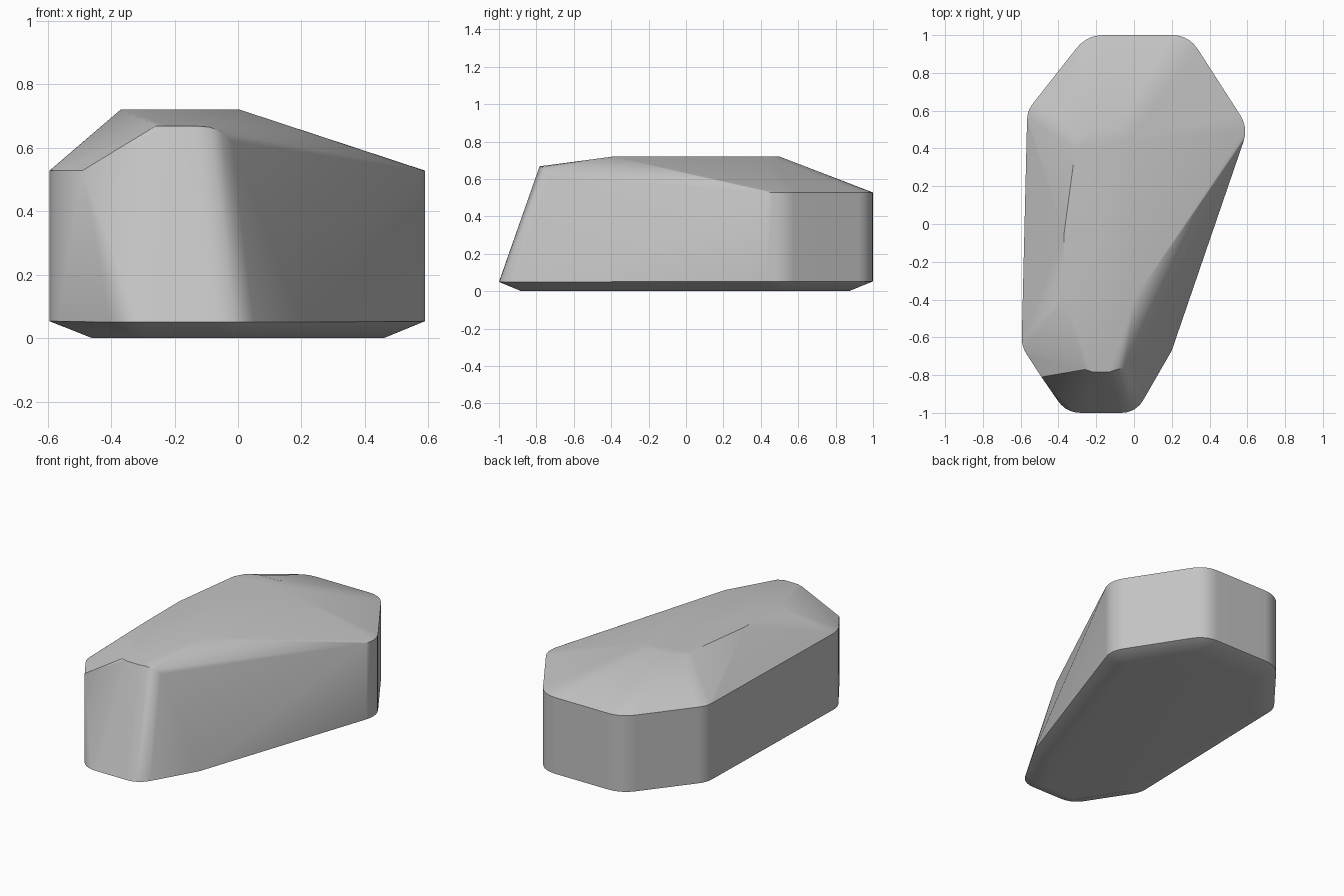
import bpy, bmesh, math
from mathutils import Vector

cube = bpy.data.objects.get("Cube")
if cube:
    bpy.data.objects.remove(cube, do_unlink=True)

# Plain stone colour
stone = bpy.data.materials.new("stone grey")
stone.use_nodes = True
grey = (0.55, 0.55, 0.55, 1)
stone.diffuse_color = grey
stone.node_tree.nodes["Principled BSDF"].inputs["Base Color"].default_value = grey


def rounded(prev, corner, after, trim, z, steps=5):
    """Points of a rounded plan corner at height z."""
    p, c, n = Vector(prev), Vector(corner), Vector(after)
    a = c + (p - c).normalized() * trim
    b = c + (n - c).normalized() * trim
    out = []
    for i in range(steps + 1):
        t = i / steps
        q = a * (1 - t) ** 2 + c * 2 * t * (1 - t) + b * t * t
        out.append((q.x, q.y, z))
    return out


# Plan outline, clockwise from the back left corner: x, y, rounding, wall rises vertically
outline = [
    (-0.25, 1.0, 0.09, True), (0.29, 1.0, 0.09, True),
    (0.605, 0.51, 0.08, True), (0.2, -0.67, 0, False),
    (0.01, -1.0, 0.08, False), (-0.36, -1.0, 0.08, False),
    (-0.595, -0.65, 0.05, True), (-0.565, 0.6, 0.05, True),
]
points = []
for i, (x, y, trim, tall) in enumerate(outline):
    prev, after = outline[i - 1][:2], outline[(i + 1) % len(outline)][:2]
    for z in ((0.053, 0.528) if tall else (0.05,)):
        points += rounded(prev, (x, y), after, trim, z) if trim else [(x, y, z)]

# Inset underside
points += [(x, y, 0) for x, y in [
    (-0.46, -0.62), (-0.3, -0.88), (-0.05, -0.88), (0.09, -0.64),
    (0.46, 0.48), (0.22, 0.87), (-0.19, 0.87), (-0.43, 0.55)]]

# Flat crown
points += [(x, y, 0.72) for x, y in [
    (-0.37, -0.39), (0.005, -0.39), (0.0, -0.1), (-0.03, 0.44), (-0.08, 0.5),
    (-0.2, 0.5), (-0.27, 0.47), (-0.31, 0.4), (-0.37, -0.05)]]

# Brow of the sloping front
points += [
    (-0.49, -0.81, 0.528), (-0.26, -0.77, 0.668), (-0.22, -0.783, 0.668),
    (-0.13, -0.783, 0.668), (-0.09, -0.77, 0.665), (-0.05, -0.76, 0.65),
    (-0.02, -0.73, 0.62)]

# Wrap the points in one faceted stone
bm = bmesh.new()
for p in points:
    bm.verts.new(p)
bmesh.ops.convex_hull(bm, input=bm.verts[:])
bmesh.ops.delete(bm, geom=[v for v in bm.verts if not v.link_faces], context="VERTS")
bmesh.ops.dissolve_limit(bm, angle_limit=math.radians(1),
                         verts=bm.verts[:], edges=bm.edges[:])
bmesh.ops.recalc_face_normals(bm, faces=bm.faces[:])
mesh = bpy.data.meshes.new("boulder")
bm.to_mesh(mesh)
bm.free()
mesh.materials.append(stone)
boulder = bpy.data.objects.new("boulder", mesh)
bpy.context.collection.objects.link(boulder)

# Soft rounded corners, crisp main edges, flat large facets
bpy.ops.object.select_all(action="DESELECT")
boulder.select_set(True)
bpy.context.view_layer.objects.active = boulder
bpy.ops.object.shade_smooth_by_angle(angle=math.radians(30))
weighted = boulder.modifiers.new("flat facets", "WEIGHTED_NORMAL")
weighted.keep_sharp = True
